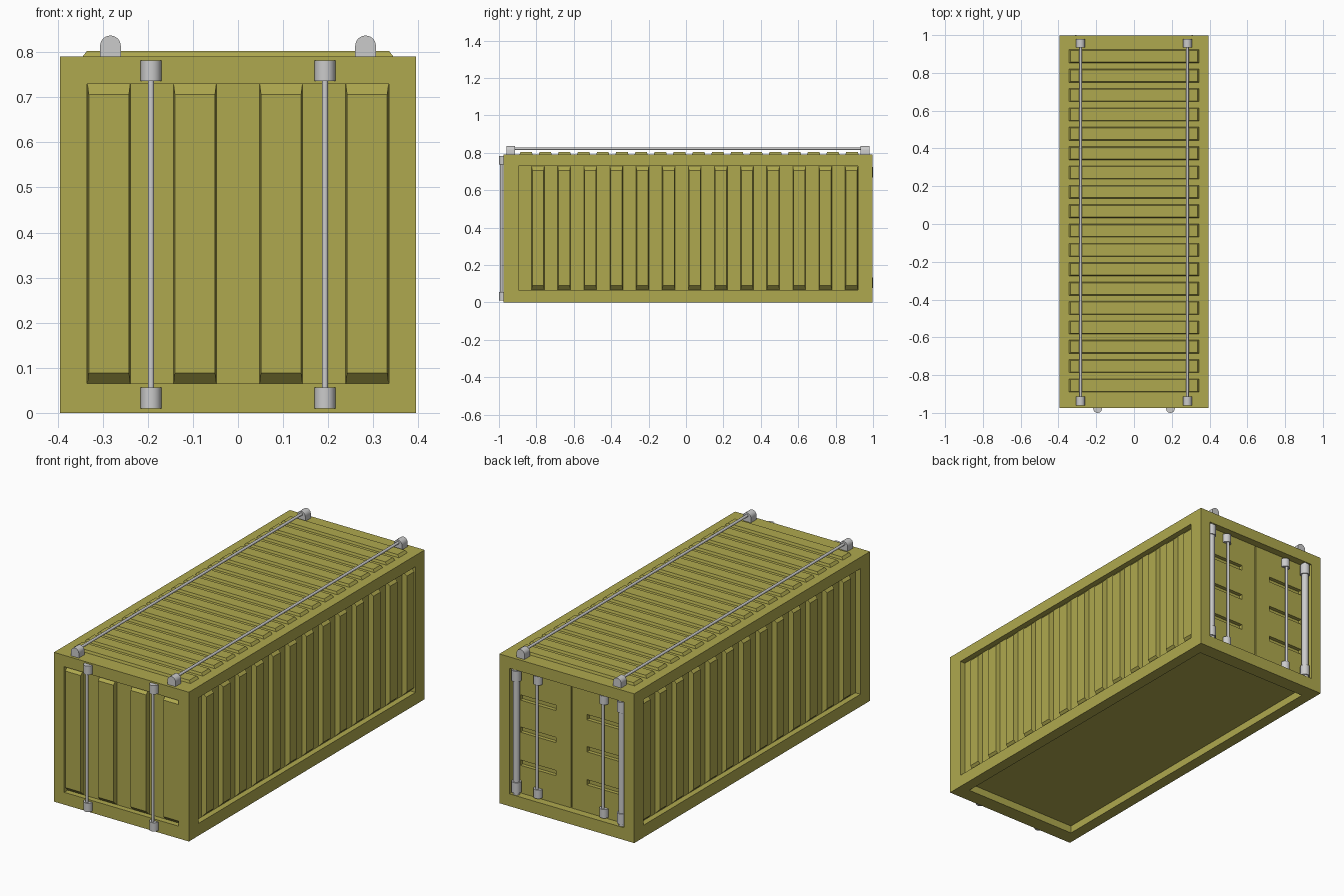
import bpy, bmesh, math
from mathutils import Vector

if "Cube" in bpy.data.objects:
    bpy.data.objects.remove(bpy.data.objects["Cube"])

X, Y0, Y1, H = 0.395, -0.975, 0.997, 0.79   # body extents
OX, OY0, OY1, OZ0, OZ1 = 0.335, -0.895, 0.92, 0.065, 0.73   # panel openings
RECESS, DOOR_RECESS = 0.03, 0.04
AX, AY, AZ = Vector((1, 0, 0)), Vector((0, 1, 0)), Vector((0, 0, 1))

paint = bpy.data.materials.new("olive_paint")
paint.diffuse_color = (0.43, 0.395, 0.077, 1)
paint.use_nodes = True
paint.node_tree.nodes["Principled BSDF"].inputs["Base Color"].default_value = paint.diffuse_color


def finish(bm, name, mat=None, smooth=False):
    bmesh.ops.recalc_face_normals(bm, faces=bm.faces[:])
    me = bpy.data.meshes.new(name)
    bm.to_mesh(me)
    bm.free()
    ob = bpy.data.objects.new(name, me)
    bpy.context.collection.objects.link(ob)
    if mat:
        me.materials.append(mat)
    if smooth:
        bpy.ops.object.select_all(action='DESELECT')
        ob.select_set(True)
        bpy.context.view_layer.objects.active = ob
        bpy.ops.object.shade_smooth_by_angle(angle=math.radians(35))
    return ob


def add_box(bm, lo, hi):
    lo, hi = Vector(lo), Vector(hi)
    for v in bmesh.ops.create_cube(bm, size=1)["verts"]:
        v.co = Vector([(lo[i] + hi[i]) / 2 + v.co[i] * (hi[i] - lo[i]) for i in range(3)])


def add_rib(bm, o, u, v, n, ur, vr, h, iu, iv):
    """Pressed rib: rectangle ur x vr rising h along n, shrinking by iu, iv."""
    rings = []
    for a, b, k in ((0, 0, 0), (iu, iv, h)):
        pts = ((ur[0] + a, vr[0] + b), (ur[1] - a, vr[0] + b),
               (ur[1] - a, vr[1] - b), (ur[0] + a, vr[1] - b))
        rings.append([bm.verts.new(o + u * p + v * q + n * k) for p, q in pts])
    lo, hi = rings
    bm.faces.new(lo)
    bm.faces.new(hi)
    for i in range(4):
        j = (i + 1) % 4
        bm.faces.new((lo[i], lo[j], hi[j], hi[i]))


def clamp(name, base, u, n, axis, h, length=0.046, r=0.023):
    """Round-topped block standing on a surface with normal n."""
    bm = bmesh.new()
    pts = [(-r, 0)] + [(-r * math.cos(t * math.pi / 12), h - r + r * math.sin(t * math.pi / 12))
                       for t in range(13)] + [(r, 0)]
    start = base - axis * length / 2
    f = bm.faces.new([bm.verts.new(start + u * p + n * q) for p, q in pts])
    ext = bmesh.ops.extrude_face_region(bm, geom=[f])["geom"]
    bmesh.ops.translate(bm, vec=axis * length,
                        verts=[e for e in ext if isinstance(e, bmesh.types.BMVert)])
    finish(bm, name, smooth=True)


def rod(name, a, b, r):
    bm = bmesh.new()
    bmesh.ops.create_cone(bm, cap_ends=True, segments=16, radius1=r, radius2=r, depth=(b - a).length)
    bm.transform((b - a).to_track_quat('Z', 'Y').to_matrix().to_4x4())
    bmesh.ops.translate(bm, vec=(a + b) / 2, verts=bm.verts[:])
    finish(bm, name, smooth=True)


def locking_bar(name, a, b, u, n, h, rise):
    """Rod between two clamps; a and b are clamp centres on the surface."""
    d = (b - a).normalized()
    rod(name + "_rod", a + n * rise, b + n * rise, 0.007)
    for tag, p in (("start", a), ("end", b)):
        clamp(name + "_clamp_" + tag, p, u, n, d, h)


# Container body: box with every face but the roof recessed inside a frame
bm = bmesh.new()
add_box(bm, (-X, Y0, 0), (X, Y1, H))
bm.normal_update()
for face in [f for f in bm.faces if f.normal.z < 0.5]:
    n = face.normal.copy()
    bmesh.ops.inset_individual(bm, faces=[face], thickness=0.06)
    depth = DOOR_RECESS if n.y > 0.5 or n.z < -0.5 else RECESS
    for v in face.verts:
        if abs(n.x) < 0.5:
            v.co.x = math.copysign(OX, v.co.x)
        if abs(n.y) < 0.5:
            v.co.y = OY0 if v.co.y < 0 else OY1
        if abs(n.z) < 0.5:
            v.co.z = OZ0 if v.co.z < H / 2 else OZ1
    inner = bmesh.ops.extrude_discrete_faces(bm, faces=[face])["faces"][0]
    bmesh.ops.translate(bm, vec=-n * depth, verts=inner.verts[:])
body = finish(bm, "container_body", paint)

# Door grooves and centre seam cut into the rear
wall = Y1 - DOOR_RECESS
bm = bmesh.new()
add_box(bm, (-0.003, wall - 0.015, OZ0 + 0.001), (0.003, wall + 0.01, OZ1 - 0.001))
for s in (-1, 1):
    for z in (0.225, 0.40, 0.57):
        xs = sorted((s * 0.09, s * 0.30))
        add_box(bm, (xs[0], wall - 0.02, z - 0.014), (xs[1], wall + 0.01, z + 0.014))
cutter = finish(bm, "door_groove_cutter")
cutter.hide_render = True
cutter.hide_viewport = True
cut = body.modifiers.new("door_grooves", 'BOOLEAN')
cut.object = cutter
cut.operation = 'DIFFERENCE'
cut.solver = 'EXACT'

# Front wall ribs
bm = bmesh.new()
for i in range(4):
    x = -0.334 + i * 0.191
    add_rib(bm, Vector((0, Y0 + RECESS, 0)), AX, AZ, -AY, (x, x + 0.095), (OZ0, OZ1), 0.025, 0.003, 0.024)
finish(bm, "front_wall_ribs", paint)

# Side wall ribs
for s, side in ((-1, "left"), (1, "right")):
    bm = bmesh.new()
    for i in range(13):
        y = -0.826 + i * 0.1397
        add_rib(bm, Vector((s * (X - RECESS), 0, 0)), AY, AZ, AX * s,
                (y, y + 0.069), (OZ0, OZ1), 0.025, 0.004, 0.026)
    finish(bm, side + "_wall_ribs", paint)

# Roof ribs
bm = bmesh.new()
for i in range(18):
    y = -0.89 + i * 0.1025
    add_rib(bm, Vector((0, 0, H)), AX, AY, AZ, (-0.345, 0.345), (y, y + 0.07), 0.013, 0.01, 0.004)
finish(bm, "roof_ribs", paint)

for s, side in ((-1, "left"), (1, "right")):
    # Roof, front and door bars
    locking_bar(side + "_roof_bar", Vector((s * 0.283, -0.937, H)),
                Vector((s * 0.283, 0.957, H)), AX, AZ, 0.047, 0.032)
    locking_bar(side + "_front_bar", Vector((s * 0.193, Y0, 0.033)),
                Vector((s * 0.193, Y0, 0.759)), AX, -AY, 0.025, 0.013)
    locking_bar(side + "_door_bar", Vector((s * 0.193, wall, 0.096)),
                Vector((s * 0.193, wall, 0.696)), AX, AY, 0.025, 0.013)
    # Door hinge posts with knuckles
    hx, hy = s * 0.309, 0.976
    rod(side + "_hinge_post", Vector((hx, hy, OZ0)), Vector((hx, hy, OZ1)), 0.018)
    for tag, z in (("lower", 0.105), ("upper", 0.695)):
        rod(f"{side}_{tag}_hinge_knuckle", Vector((hx, hy, z - 0.028)), Vector((hx, hy, z + 0.028)), 0.024)
